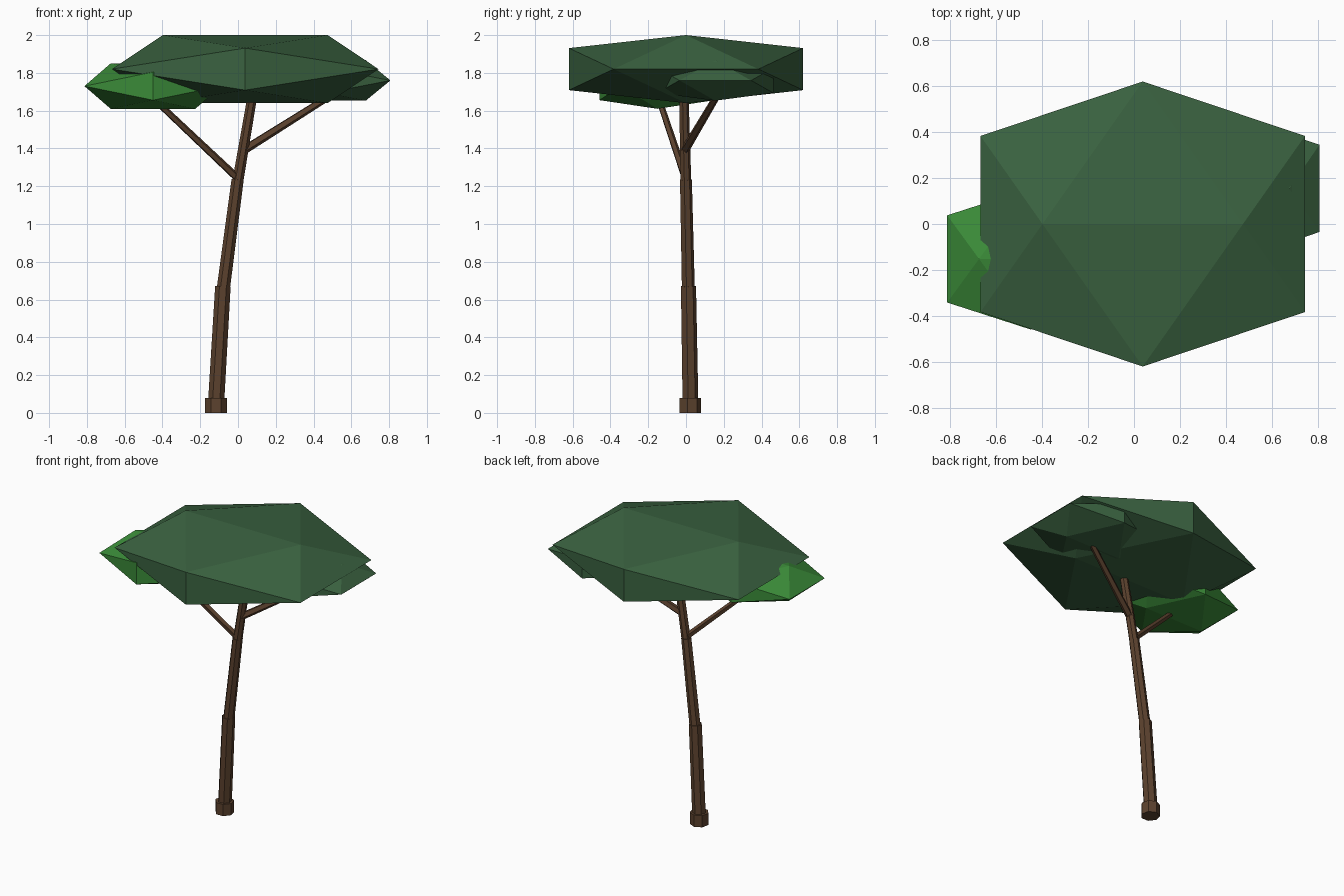
import bpy
import bmesh
from mathutils import Vector

cube = bpy.data.objects.get("Cube")
if cube:
    bpy.data.objects.remove(cube, do_unlink=True)


def make_material(name, srgb):
    colour = [((c / 255 + 0.055) / 1.055) ** 2.4 for c in srgb] + [1.0]
    mat = bpy.data.materials.new(name)
    mat.use_nodes = True
    mat.diffuse_color = colour
    mat.node_tree.nodes["Principled BSDF"].inputs["Base Color"].default_value = colour
    return mat


bark = make_material("brown bark", (92, 66, 46))
dark_leaf = make_material("dark green leaves", (58, 98, 64))
light_leaf = make_material("light green leaves", (58, 138, 56))


def finish(name, bm, mat):
    bmesh.ops.recalc_face_normals(bm, faces=bm.faces)
    mesh = bpy.data.meshes.new(name)
    bm.to_mesh(mesh)
    bm.free()
    mesh.materials.append(mat)
    obj = bpy.data.objects.new(name, mesh)
    bpy.context.collection.objects.link(obj)
    return obj


def leaf_clump(name, centre, half_size, mat):
    """Squashed icosahedron, built as the hull of three golden rectangles."""
    short = 2 / (1 + 5 ** 0.5)
    bm = bmesh.new()
    for a in (-1, 1):
        for b in (-short, short):
            for corner in ((b, 0, a), (0, a, b), (a, b, 0)):
                bm.verts.new([c + k * h for c, k, h in zip(centre, corner, half_size)])
    bmesh.ops.convex_hull(bm, input=bm.verts)
    return finish(name, bm, mat)


def limb(name, start, end, r_start, r_end, sides):
    """Tapered low-poly cylinder between two points."""
    start, end = Vector(start), Vector(end)
    axis = end - start
    bm = bmesh.new()
    bmesh.ops.create_cone(bm, cap_ends=True, segments=sides, radius1=r_start,
                          radius2=r_end, depth=axis.length)
    turn = Vector((0, 0, 1)).rotation_difference(axis).to_matrix().to_4x4()
    bmesh.ops.transform(bm, matrix=turn, verts=bm.verts)
    bmesh.ops.translate(bm, vec=(start + end) / 2, verts=bm.verts)
    return finish(name, bm, bark)


# Leaning trunk
limb("trunk_base", (-0.116, 0.02, 0), (-0.116, 0.02, 0.08), 0.06, 0.06, 7)
limb("trunk_lower", (-0.118, 0.022, 0.02), (-0.08, 0.011, 0.67), 0.044, 0.042, 7)
limb("trunk_middle", (-0.08, 0.011, 0.64), (-0.002, -0.002, 1.235), 0.036, 0.033, 7)
limb("trunk_upper", (-0.002, -0.002, 1.22), (0.08, -0.013, 1.7), 0.03, 0.026, 7)

# Side branches
limb("right_branch", (0.0, -0.003, 1.24), (-0.45, -0.145, 1.665), 0.021, 0.017, 5)
limb("left_branch", (0.02, -0.01, 1.385), (0.49, 0.165, 1.68), 0.024, 0.019, 5)

# Foliage
leaf_clump("main_canopy", (0.038, 0, 1.82), (0.706, 0.62, 0.18), dark_leaf)
leaf_clump("right_clump", (-0.45, -0.152, 1.73), (0.363, 0.307, 0.12), light_leaf)
leaf_clump("left_clump", (0.465, 0.155, 1.76), (0.342, 0.307, 0.107), dark_leaf)
